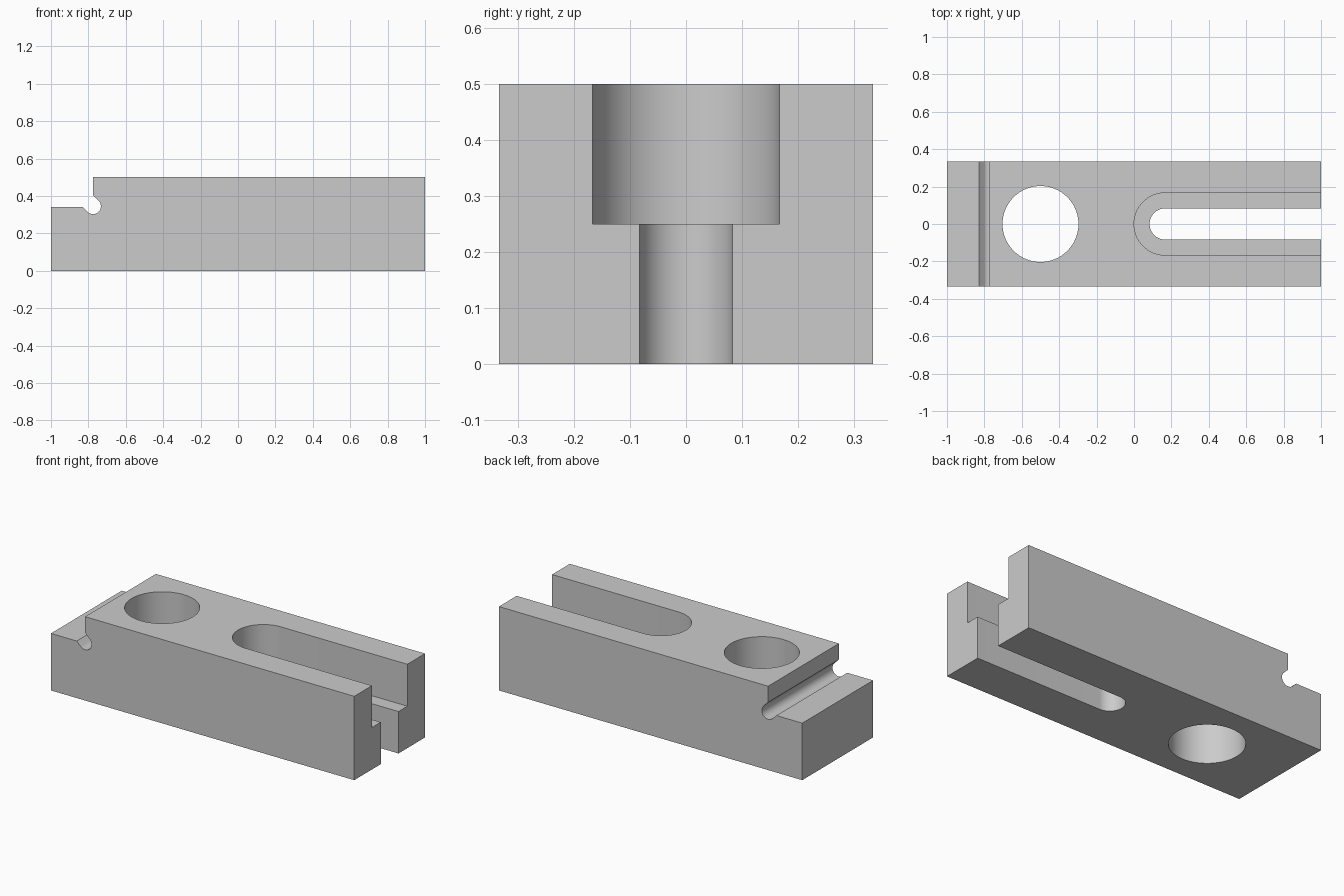
import bpy, bmesh
from math import sin, cos, radians
from mathutils import Vector

cube = bpy.data.objects.get("Cube")
if cube:
    bpy.data.objects.remove(cube, do_unlink=True)

HALF_WIDTH = 1 / 3
HEIGHT = 0.5
SLOT_X = 1 / 6       # centre of the slot's rounded end

steel = bpy.data.materials.new("plain_grey")
grey = (0.6, 0.6, 0.6, 1)
steel.diffuse_color = grey
steel.use_nodes = True
steel.node_tree.nodes["Principled BSDF"].inputs["Base Color"].default_value = grey


def arc(cx, cy, radius, start, end, steps):
    angles = [radians(start + (end - start) * i / steps) for i in range(steps + 1)]
    return [(cx + radius * cos(a), cy + radius * sin(a)) for a in angles]


def prism(name, outline, to_3d, offset):
    """Extrude a closed 2D outline along an offset vector."""
    bm = bmesh.new()
    face = bm.faces.new([bm.verts.new(to_3d(u, v)) for u, v in outline])
    grown = bmesh.ops.extrude_face_region(bm, geom=[face], use_keep_orig=True)
    verts = [g for g in grown["geom"] if isinstance(g, bmesh.types.BMVert)]
    bmesh.ops.translate(bm, verts=verts, vec=Vector(offset))
    bmesh.ops.recalc_face_normals(bm, faces=bm.faces[:])
    mesh = bpy.data.meshes.new(name)
    bm.to_mesh(mesh)
    bm.free()
    mesh.materials.append(steel)
    obj = bpy.data.objects.new(name, mesh)
    bpy.context.collection.objects.link(obj)
    return obj


def cutter(name, outline, bottom, top):
    obj = prism(name, outline, lambda x, y: (x, y, bottom), (0, 0, top - bottom))
    obj.hide_render = True
    return obj


def slot_outline(radius):
    return [(1.2, radius)] + arc(SLOT_X, 0, radius, 90, 270, 32) + [(1.2, -radius)]


# Side profile: stepped block with a rounded relief groove in the corner
groove = arc(-0.775, 0.345, 0.042, 45, -135, 20)
profile = ([(-1, 0), (1, 0), (1, HEIGHT), (-0.775, HEIGHT), (-0.775, 0.404)]
           + groove + [(-0.83, 0.34), (-1, 0.34)])
block = prism("clamp_block", profile, lambda x, z: (x, -HALF_WIDTH, z),
              (0, 2 * HALF_WIDTH, 0))

# Through hole, open slot and its wider upper recess
cutters = [
    cutter("bolt_hole_cutter", arc(-0.5, 0, 0.203, 0, 360, 64)[:-1], -0.1, 0.7),
    cutter("wide_slot_cutter", slot_outline(1 / 6), 0.25, 0.7),
    cutter("narrow_slot_cutter", slot_outline(1 / 12), -0.1, 0.6),
]
bpy.ops.object.select_all(action="DESELECT")
bpy.context.view_layer.objects.active = block
block.select_set(True)
for tool in cutters:
    mod = block.modifiers.new(tool.name, "BOOLEAN")
    mod.operation = "DIFFERENCE"
    mod.solver = "EXACT"
    mod.object = tool
    bpy.ops.object.modifier_apply(modifier=mod.name)
    bpy.data.objects.remove(tool, do_unlink=True)

bpy.ops.object.shade_smooth_by_angle(angle=radians(30))
